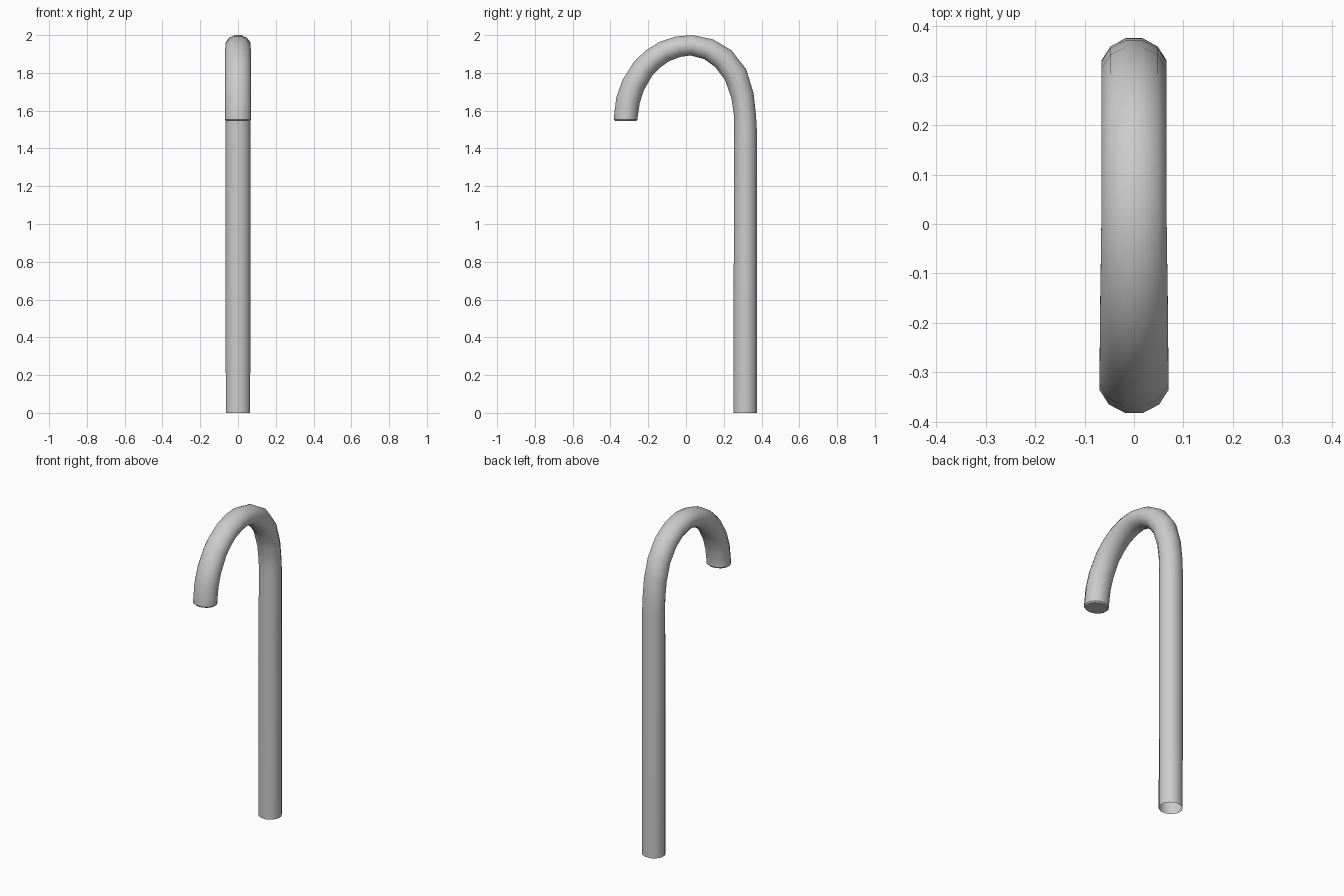
import bpy, bmesh, math
from mathutils import Vector

if "Cube" in bpy.data.objects:
    bpy.data.objects.remove(bpy.data.objects["Cube"])

SIDES = 12
# centre line: y, z, radius in the bend plane, radius across x
PATH = [
    (0.313, 0.0, 0.065, 0.067), (0.315, 1.50, 0.062, 0.068),
    (0.313, 1.57, 0.060, 0.068), (0.299, 1.68, 0.062, 0.068),
    (0.263, 1.79, 0.065, 0.068), (0.198, 1.875, 0.064, 0.068),
    (0.120, 1.925, 0.059, 0.068), (0.030, 1.946, 0.056, 0.068),
    (-0.040, 1.939, 0.057, 0.069), (-0.115, 1.913, 0.059, 0.070),
    (-0.175, 1.873, 0.061, 0.071), (-0.225, 1.825, 0.063, 0.071),
    (-0.280, 1.735, 0.065, 0.072), (-0.307, 1.655, 0.066, 0.072),
    (-0.319, 1.565, 0.065, 0.072), (-0.319, 1.553, 0.065, 0.072),
    (-0.319, 1.545, 0.058, 0.065),
]


def ring(bm, i):
    y, z, r_plane, r_x = PATH[i]
    a, b = PATH[max(i - 1, 0)], PATH[min(i + 1, len(PATH) - 1)]
    t = Vector((0, b[0] - a[0], b[1] - a[1])).normalized()
    if i == 0 or i >= len(PATH) - 3:
        t = Vector((0, 0, 1 if i == 0 else -1))
    n = Vector((0, t.z, -t.y))
    verts = []
    for k in range(SIDES):
        ang = 2 * math.pi * (k + 0.5) / SIDES
        verts.append(bm.verts.new(Vector((0, y, z)) + n * r_plane * math.cos(ang)
                                  + Vector((r_x * math.sin(ang), 0, 0))))
    return verts


# cane: tube swept along the crook, open foot, closed handle tip
bm = bmesh.new()
rings = [ring(bm, i) for i in range(len(PATH))]
for a, b in zip(rings, rings[1:]):
    for k in range(SIDES):
        j = (k + 1) % SIDES
        bm.faces.new((a[k], b[k], b[j], a[j]))
bm.faces.new(rings[-1])
bmesh.ops.recalc_face_normals(bm, faces=bm.faces)
mesh = bpy.data.meshes.new("cane")
bm.to_mesh(mesh)
bm.free()
cane = bpy.data.objects.new("cane", mesh)
bpy.context.collection.objects.link(cane)

bpy.context.view_layer.objects.active = cane
cane.select_set(True)
bpy.ops.object.shade_smooth_by_angle(angle=math.radians(40))
